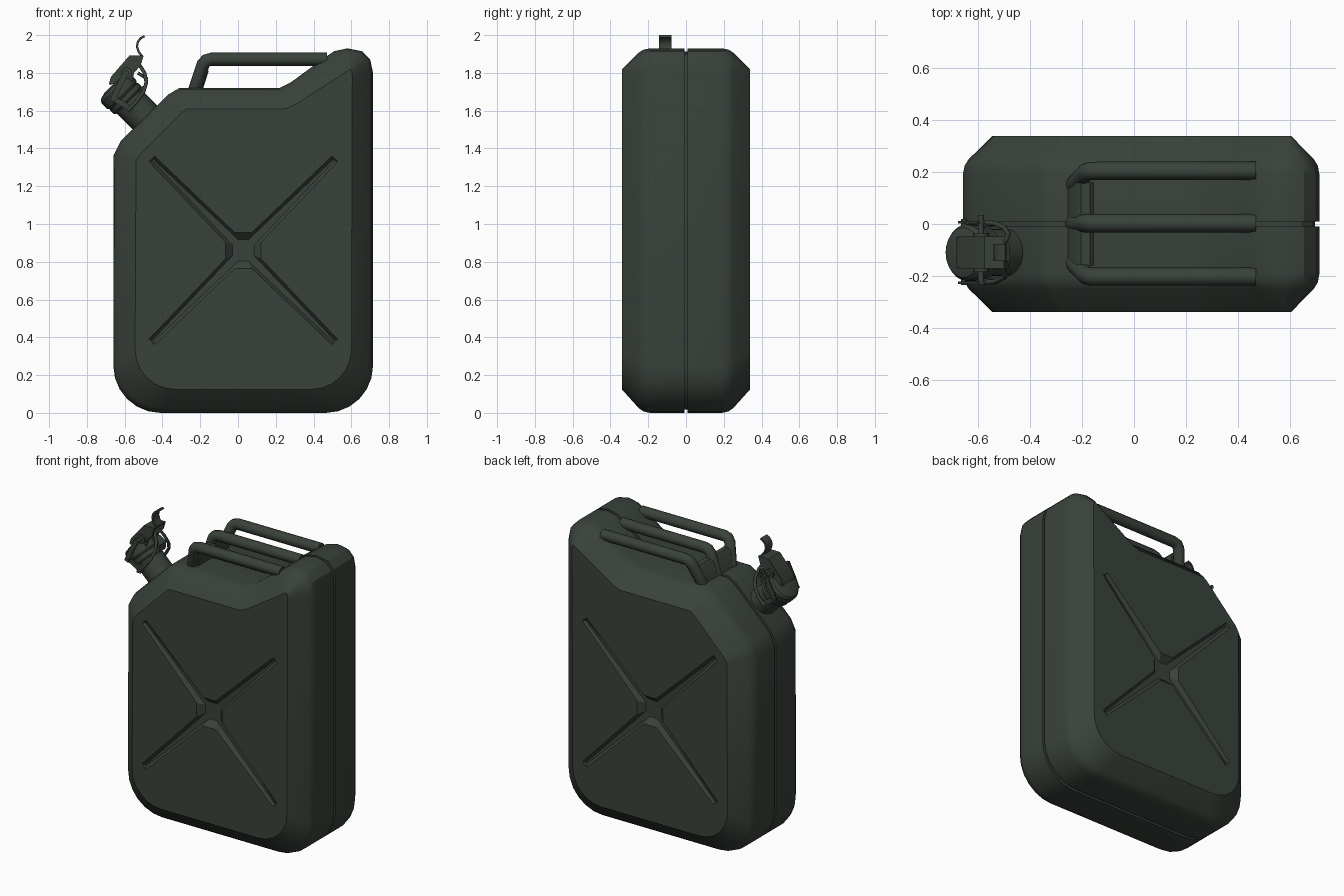
import bpy, bmesh, math
from mathutils import Vector

if "Cube" in bpy.data.objects:
    bpy.data.objects.remove(bpy.data.objects["Cube"])

green = bpy.data.materials.new("dark_olive_green")
green.diffuse_color = (0.042, 0.054, 0.043, 1)
green.use_nodes = True
green.node_tree.nodes["Principled BSDF"].inputs["Base Color"].default_value = green.diffuse_color


def finish(ob, angle=32):
    ob.data.materials.clear()
    ob.data.materials.append(green)
    bpy.ops.object.select_all(action='DESELECT')
    ob.select_set(True)
    bpy.context.view_layer.objects.active = ob
    if ob.type == 'CURVE':
        bpy.ops.object.convert(target='MESH')
    bpy.ops.object.shade_smooth_by_angle(angle=math.radians(angle))


def from_bmesh(name, bm, angle=32):
    bmesh.ops.recalc_face_normals(bm, faces=bm.faces[:])
    me = bpy.data.meshes.new(name)
    bm.to_mesh(me)
    bm.free()
    ob = bpy.data.objects.new(name, me)
    bpy.context.collection.objects.link(ob)
    finish(ob, angle)


def bridge(bm, a, b):
    n = len(a)
    for i in range(n):
        j = (i + 1) % n
        bm.faces.new((a[i], a[j], b[j], b[i]))


def tube(name, pts, r, sides=3):
    cu = bpy.data.curves.new(name, 'CURVE')
    cu.dimensions = '3D'
    cu.bevel_depth, cu.bevel_resolution, cu.use_fill_caps = r, sides, True
    sp = cu.splines.new('POLY')
    sp.points.add(len(pts) - 1)
    for p, co in zip(sp.points, pts):
        p.co = (*co, 1)
    ob = bpy.data.objects.new(name, cu)
    bpy.context.collection.objects.link(ob)
    finish(ob, 45)


def prism(name, pts, y0, y1):
    bm = bmesh.new()
    a, b = ([bm.verts.new((x, y, z)) for x, z in pts] for y in (y0, y1))
    bridge(bm, a, b)
    bm.faces.new(a)
    bm.faces.new(b)
    from_bmesh(name, bm)


def strip(pts, t):
    """Closed outline of a path thickened by t."""
    left, right = [], []
    for i, p in enumerate(pts):
        d = Vector(pts[min(i + 1, len(pts) - 1)]) - Vector(pts[max(i - 1, 0)])
        n = Vector((-d.y, d.x)).normalized() * t / 2
        left.append(tuple(Vector(p) + n))
        right.append(tuple(Vector(p) - n))
    return left + right[::-1]


# ---- body: outer profile paired with the smaller side-panel profile
def arc(cx, cz, r, a0, a1, n=6):
    return [(cx + r * math.cos(math.radians(a0 + (a1 - a0) * i / n)),
             cz + r * math.sin(math.radians(a0 + (a1 - a0) * i / n))) for i in range(n + 1)]


outer = arc(-0.41, 0.25, 0.25, 180, 270) + arc(0.465, 0.25, 0.25, 270, 360) + [
    (0.715, 1.80), (0.70, 1.87), (0.655, 1.915), (0.58, 1.93), (0.51, 1.915), (0.45, 1.875),
    (0.28, 1.75), (0.22, 1.72), (-0.31, 1.72), (-0.37, 1.685), (-0.62, 1.44), (-0.66, 1.36)]
inner = arc(-0.335, 0.335, 0.21, 180, 270) + arc(0.39, 0.335, 0.21, 270, 360) + [
    (0.605, 1.78), (0.604, 1.80), (0.60, 1.815), (0.59, 1.817), (0.575, 1.807), (0.55, 1.79),
    (0.30, 1.63), (0.25, 1.61), (-0.27, 1.61), (-0.29, 1.595), (-0.52, 1.365), (-0.54, 1.33)]
outer = [Vector(p) for p in outer]
inner = [Vector(p) for p in inner]
N = len(outer)
groove = []
for i, p in enumerate(outer):
    d = (outer[(i + 1) % N] - outer[i - 1]).normalized()
    groove.append(p + Vector((-d.y, d.x)) * 0.018)


def blend(t):
    return [o.lerp(i, t) for o, i in zip(outer, inner)]


bm = bmesh.new()
half = [(0.34, inner), (0.25, blend(0.2)), (0.225, blend(0.06)), (0.19, outer),
        (0.009, outer), (0.009, groove)]
sections = [(-y, p) for y, p in half] + [(y, p) for y, p in reversed(half)]
rings = [[bm.verts.new((p.x, y, p.y)) for p in prof] for y, prof in sections]
for a, b in zip(rings, rings[1:]):
    bridge(bm, a, b)

# cross-shaped recess pressed into both side panels
top_arm = [(0.095, 0.045), (0.50, 0.47), (0.47, 0.50), (0.045, 0.095)]
low_arm = [(0.057, 0.027), (0.482, 0.475), (0.475, 0.482), (0.027, 0.057)]


def star(arm, y_notch, y_tip):
    out = []
    for k in range(4):
        for i, (x, z) in enumerate(arm):
            for _ in range(k):
                x, z = -z, x
            out.append(bm.verts.new((0.028 + x, y_tip if i in (1, 2) else y_notch, 0.86 + z)))
    return out


for s, ring in ((-1, rings[0]), (1, rings[-1])):
    rim = star(top_arm, s * 0.34, s * 0.34)
    low = star(low_arm, s * 0.30, s * 0.33)
    bridge(bm, rim, low)
    for k in range(4):
        bm.faces.new(low[4 * k:4 * k + 4])
    bm.faces.new([v for i, v in enumerate(low) if i % 4 in (0, 3)])
    edges = []
    for loop in (ring, rim):
        for i, v in enumerate(loop):
            edges.append(bm.edges.get((v, loop[(i + 1) % len(loop)])))
    bmesh.ops.triangle_fill(bm, use_beauty=True, edges=edges, normal=(0, s, 0))
from_bmesh("can_body", bm)

# ---- triple carrying handle and its shared foot
for name, y, yf in (("front", -0.203, -0.15), ("middle", 0.003, 0.003), ("back", 0.205, 0.15)):
    tube("handle_" + name, [(0.47, y, 1.872), (-0.14, y, 1.872), (-0.168, y, 1.865),
                            (-0.185, y + (yf - y) * 0.1, 1.845), (-0.232, yf, 1.70)], 0.035, 4)
prism("handle_foot", [(-0.262, 1.70), (-0.222, 1.81), (-0.205, 1.825), (-0.17, 1.825),
                      (-0.155, 1.81), (-0.19, 1.70)], -0.16, 0.16)

# ---- spout: rings along the slanted axis
YC = -0.11


def on_axis(p, a, y=0.0):
    """p: offset across the spout, a: distance along it from the shoulder."""
    return Vector((0.7071 * (p + 0.757 - a - 1.45), YC + y, 0.7071 * (p + 0.757 + a + 1.45)))


def lathe(name, profile, n=24):
    bm = bmesh.new()
    rs = [[bm.verts.new(on_axis(r * math.cos(2 * math.pi * i / n), a, r * math.sin(2 * math.pi * i / n)))
           for i in range(n)] for r, a in profile]
    for a, b in zip(rs, rs[1:]):
        bridge(bm, a, b)
    bm.faces.new(rs[0])
    bm.faces.new(rs[-1])
    from_bmesh(name, bm)


lathe("spout_neck", [(0.091, -0.04), (0.091, 0.13)])
lathe("spout_collar", [(0.096, 0.125), (0.104, 0.135), (0.104, 0.16), (0.096, 0.168)])
lathe("spout_cap", [(0.096, 0.16), (0.108, 0.178), (0.108, 0.222), (0.096, 0.238), (0.06, 0.248)])

# ---- locking lever: two cheeks, a web and a curled thumb tab
cheek = [(-0.68, 1.735), (-0.672, 1.775), (-0.575, 1.89), (-0.50, 1.89), (-0.515, 1.84),
         (-0.55, 1.80), (-0.56, 1.75), (-0.61, 1.76)]
for name, y in (("front", -0.062), ("back", 0.05)):
    prism("lever_cheek_" + name, cheek, YC + y, YC + y + 0.012)
prism("lever_web", strip([(-0.677, 1.74), (-0.667, 1.775), (-0.572, 1.885), (-0.502, 1.885)], 0.014),
      YC - 0.06, YC + 0.06)
prism("thumb_tab", strip([(-0.505, 1.885), (-0.525, 1.91), (-0.535, 1.94), (-0.53, 1.965),
                          (-0.515, 1.984), (-0.495, 1.994)], 0.012), YC - 0.033, YC + 0.033)

# ---- hinge pins, side links and wire bail
tube("hinge_pin", [(-0.59, -0.235, 1.80), (-0.59, 0.035, 1.80)], 0.012)
tube("hinge_barrel", [(-0.59, -0.185, 1.80), (-0.59, -0.035, 1.80)], 0.03)
tube("cap_pin", [(-0.655, -0.235, 1.66), (-0.655, 0.02, 1.66)], 0.011)
for name, s in (("front", -1), ("back", 1)):
    y = YC + s * 0.117
    prism("side_link_" + name, strip([(-0.665, 1.65), (-0.635, 1.72), (-0.59, 1.81)], 0.03),
          y - 0.005, y + 0.005)
    prism("neck_ear_" + name, strip([(-0.655, 1.66), (-0.60, 1.63), (-0.56, 1.60)], 0.03),
          YC + s * 0.1 - 0.01, YC + s * 0.1 + 0.01)
bail = [(-0.585, 0.115, 1.60), (-0.535, 0.112, 1.65), (-0.50, 0.095, 1.70),
        (-0.485, 0.07, 1.75), (-0.495, 0.045, 1.80), (-0.52, 0.03, 1.84)]
tube("wire_bail", [(x, YC - y, z) for x, y, z in bail] + [(x, YC + y, z) for x, y, z in reversed(bail)], 0.01)
prism("bail_catch", strip([(-0.53, 1.70), (-0.49, 1.73), (-0.485, 1.77), (-0.53, 1.80)], 0.018),
      YC - 0.035, YC + 0.035)
